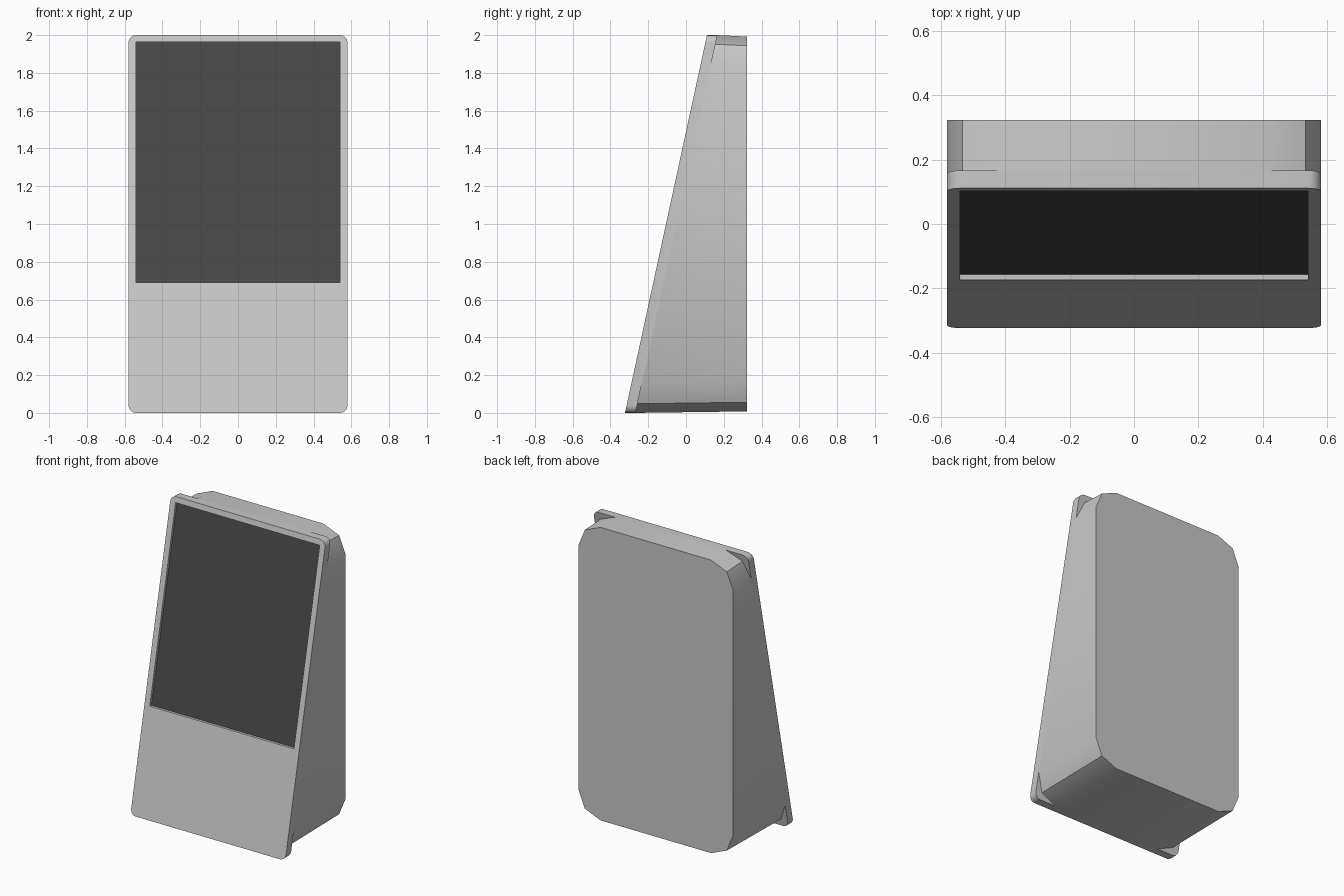
import bpy, bmesh, math

cube = bpy.data.objects.get("Cube")
if cube:
    bpy.data.objects.remove(cube, do_unlink=True)

HALF_W, HEIGHT, BACK_Y = 0.58, 2.0, 0.323
PLATE_T, RECESS = 0.055, 0.02
SCREEN = (0.54, 0.69, 1.963)          # half width, bottom, top


def make_material(name, value):
    mat = bpy.data.materials.new(name)
    mat.use_nodes = True
    color = (value, value, value, 1)
    mat.diffuse_color = color
    mat.node_tree.nodes["Principled BSDF"].inputs["Base Color"].default_value = color
    return mat


def slant(z):
    """Depth of the leaning front plane at height z."""
    return -0.323 + 0.434 * z / HEIGHT


def corner_arcs(half_w, low, high, radius, segments):
    """Four arcs of (x, z) points, counter-clockwise from the upper right."""
    centres = [(half_w - radius, high - radius), (radius - half_w, high - radius),
               (radius - half_w, low + radius), (half_w - radius, low + radius)]
    arcs = []
    for k, (cx, cz) in enumerate(centres):
        angles = [math.pi / 2 * (k + i / segments) for i in range(segments + 1)]
        arcs.append([(cx + radius * math.cos(a), cz + radius * math.sin(a)) for a in angles])
    return arcs


def rectangle():
    w, low, high = SCREEN
    return [(w, high), (-w, high), (-w, low), (w, low)]


def ring(bm, points, depth):
    """Vertices on a plane parallel to the front, pushed back by depth."""
    return [bm.verts.new((x, slant(z) + depth, z)) for x, z in points]


def bridge(bm, a, b):
    for i in range(len(a)):
        j = (i + 1) % len(a)
        bm.faces.new((a[i], a[j], b[j], b[i]))


def finish(bm, name, mat):
    bmesh.ops.recalc_face_normals(bm, faces=bm.faces[:])
    mesh = bpy.data.meshes.new(name)
    bm.to_mesh(mesh)
    bm.free()
    mesh.materials.append(mat)
    obj = bpy.data.objects.new(name, mesh)
    bpy.context.collection.objects.link(obj)
    bpy.ops.object.select_all(action='DESELECT')
    obj.select_set(True)
    bpy.context.view_layer.objects.active = obj
    bpy.ops.object.shade_smooth_by_angle(angle=math.radians(30))
    return obj


shell = make_material("light grey shell", 0.58)
glass = make_material("dark screen", 0.063)

# Front plate with a rectangular recess for the screen
bm = bmesh.new()
arcs = corner_arcs(HALF_W, 0, HEIGHT, 0.04, 4)
rows = [ring(bm, arc, 0) for arc in arcs]
front = [v for row in rows for v in row]
back = ring(bm, [p for arc in arcs for p in arc], PLATE_T)
rim = ring(bm, rectangle(), 0)
floor = ring(bm, rectangle(), RECESS)
for k in range(4):
    n = (k + 1) % 4
    bm.faces.new(rows[k] + [rim[k]])
    bm.faces.new((rows[k][-1], rows[n][0], rim[n], rim[k]))
bridge(bm, front, back)
bridge(bm, rim, floor)
bm.faces.new(back)
bm.faces.new(floor)
finish(bm, "front_plate", shell)

# Screen panel lying on the recess floor
bm = bmesh.new()
outer = ring(bm, rectangle(), RECESS - 0.003)
inner = ring(bm, rectangle(), RECESS - 0.0005)
bridge(bm, outer, inner)
bm.faces.new(outer)
bm.faces.new(inner)
finish(bm, "screen", glass)

# Wedge body with broad faceted corners, tapering slightly to an upright back
bm = bmesh.new()
near = [p for arc in corner_arcs(HALF_W, 0, HEIGHT, 0.165, 2) for p in arc]
far = [p for arc in corner_arcs(HALF_W, 0.008, HEIGHT - 0.008, 0.165, 2) for p in arc]
near_ring = ring(bm, near, PLATE_T)
far_ring = [bm.verts.new((x, BACK_Y, z)) for x, z in far]
bridge(bm, near_ring, far_ring)
bm.faces.new(near_ring)
bm.faces.new(far_ring)
finish(bm, "wedge_body", shell)
